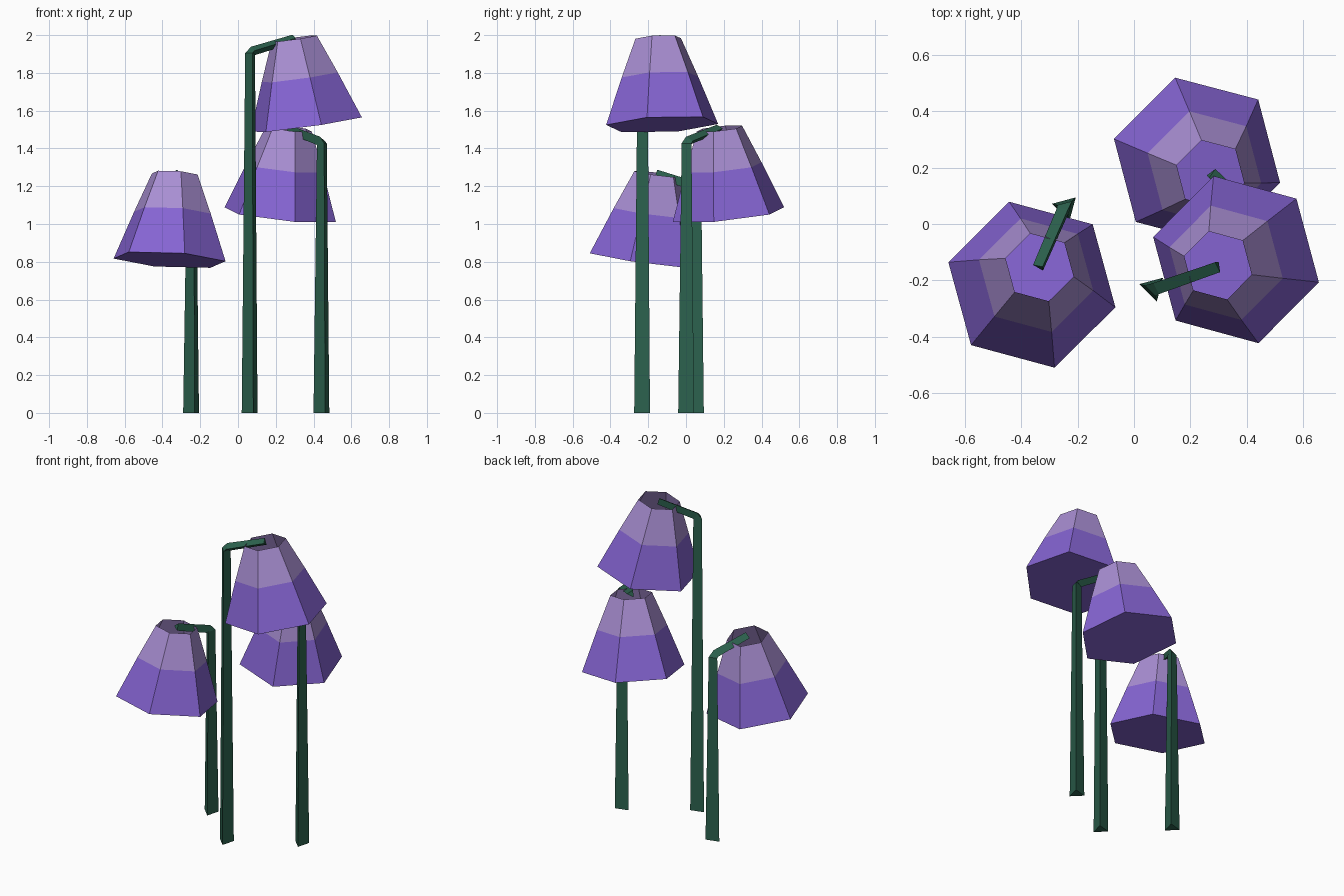
import bpy, bmesh, math
from mathutils import Vector, Quaternion

if "Cube" in bpy.data.objects:
    bpy.data.objects.remove(bpy.data.objects["Cube"])

TURN = math.radians(45)      # shared twist of every cross-section
UP = Vector((0, 0, 1))


def material(name, color):
    m = bpy.data.materials.new(name)
    m.diffuse_color = (*color, 1)
    m.use_nodes = True
    m.node_tree.nodes["Principled BSDF"].inputs["Base Color"].default_value = m.diffuse_color
    return m


GREEN = material("stem green", (0.025, 0.120, 0.075))
LILAC = material("pale lilac", (0.392, 0.270, 0.645))
PURPLE = material("rich purple", (0.235, 0.127, 0.645))


def lean(direction, angle):
    """Rotation tipping the vertical axis towards a horizontal direction."""
    return Quaternion(UP.cross(direction), angle)


def loft(name, sides, rings, mats, band_mats, cap_start, cap_end):
    """Join polygon rings given as (centre, radius, rotation)."""
    bm = bmesh.new()
    loops = []
    for centre, radius, rot in rings:
        loop = []
        for k in range(sides):
            a = TURN + k * math.tau / sides
            p = Vector((radius * math.cos(a), radius * math.sin(a), 0))
            loop.append(bm.verts.new(centre + rot @ p))
        loops.append(loop)
    for i, (lo, hi) in enumerate(zip(loops, loops[1:])):
        for k in range(sides):
            n = (k + 1) % sides
            f = bm.faces.new((lo[k], lo[n], hi[n], hi[k]))
            f.material_index = band_mats[i]
    if cap_start:
        bm.faces.new(loops[0][::-1]).material_index = band_mats[0]
    if cap_end:
        bm.faces.new(loops[-1]).material_index = band_mats[-1]
    mesh = bpy.data.meshes.new(name)
    bm.to_mesh(mesh)
    bm.free()
    for m in mats:
        mesh.materials.append(m)
    obj = bpy.data.objects.new(name, mesh)
    bpy.context.collection.objects.link(obj)


def flower(label, foot, neck, heading):
    """Foot is the stem base, neck the centre of the bell's open top."""
    foot, neck = Vector((*foot, 0)), Vector(neck)
    a = math.radians(heading)
    out = Vector((math.cos(a), math.sin(a), 0))

    # three-sided tapering stem with a bent arm reaching the bell
    still = Quaternion()
    top = Vector((foot.x, foot.y, neck.z - 0.078))
    bend = top + out * 0.012 + UP * 0.012
    arm = neck - bend
    tip = lean(Vector((arm.x, arm.y, 0)).normalized(), UP.angle(arm))
    loft(label + "_stem", 3,
         [(foot, 0.05, still), (top, 0.031, still),
          (bend, 0.028, tip), (neck, 0.025, tip)],
         [GREEN], [0, 0, 0], True, True)

    # six-sided bell: closed below, open above, tipped away from the stem
    tilt = lean(-out, math.radians(8.4))
    axis = tilt @ -UP
    loft(label + "_bell", 6,
         [(neck + axis * 0.46, 0.307, tilt), (neck + axis * 0.207, 0.210, tilt),
          (neck, 0.125, tilt)],
         [PURPLE, LILAC], [0, 1], True, False)


flower("tall", (0.068, -0.226), (0.298, -0.147, 1.982), 18)
flower("middle", (0.448, 0.007), (0.271, 0.177, 1.505), 135)
flower("short", (-0.242, 0.059), (-0.335, -0.154, 1.265), 246)
